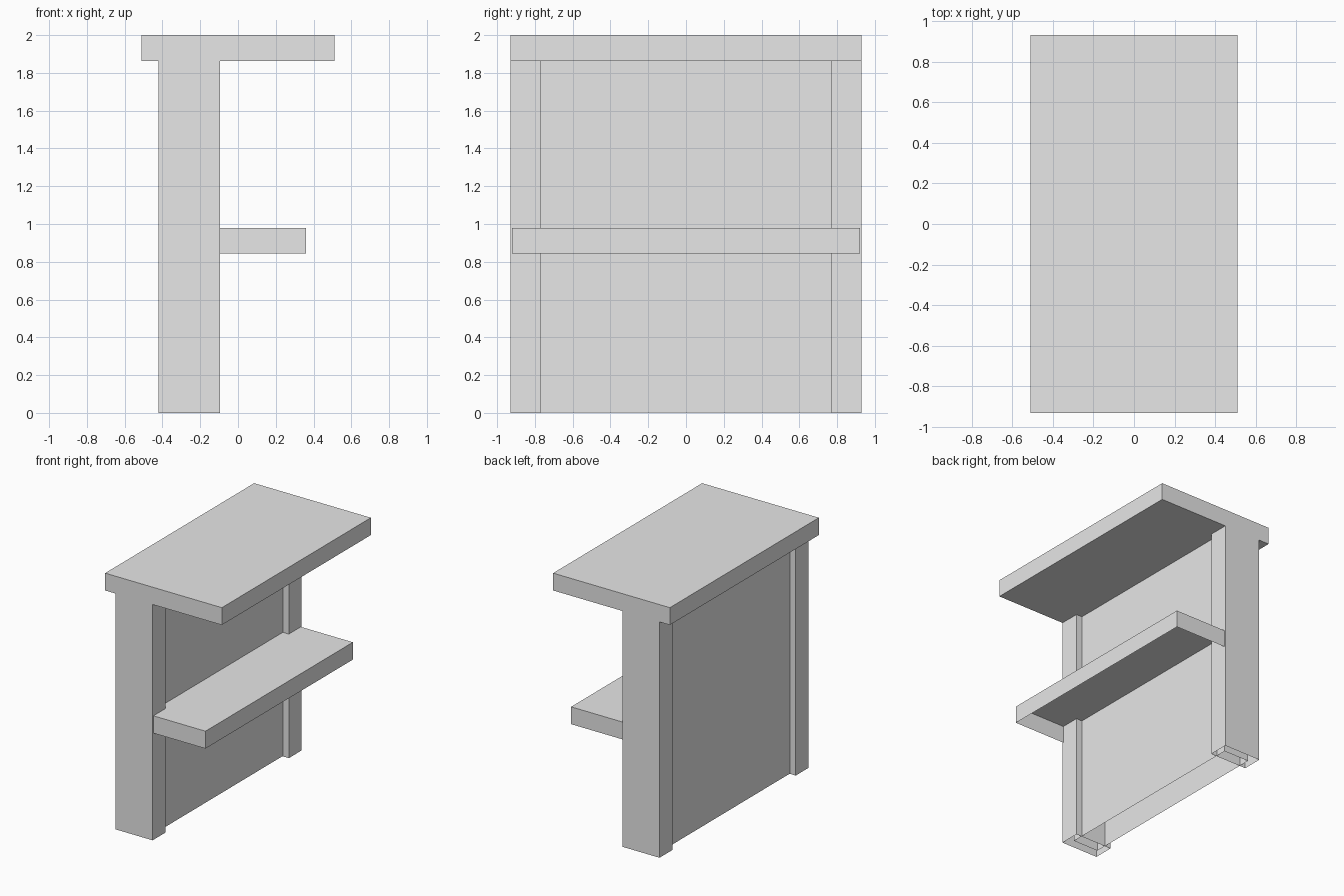
import bpy
import bmesh

cube = bpy.data.objects.get("Cube")
if cube:
    bpy.data.objects.remove(cube, do_unlink=True)

# One plain grey for the whole counter
GREY = (0.8, 0.8, 0.8, 1.0)
grey = bpy.data.materials.new("plain_grey")
grey.use_nodes = True
grey.diffuse_color = GREY
grey.node_tree.nodes["Principled BSDF"].inputs["Base Color"].default_value = GREY


def box(name, x, y, z, open_bottom=False):
    """Box from (min, max) ranges; optionally a shell without its underside."""
    bm = bmesh.new()
    bmesh.ops.create_cube(bm, size=1)
    for v in bm.verts:
        for axis, (low, high) in enumerate((x, y, z)):
            v.co[axis] = low if v.co[axis] < 0 else high
    if open_bottom:
        bm.normal_update()
        under = [f for f in bm.faces if f.normal.z < -0.5]
        bmesh.ops.delete(bm, geom=under, context="FACES_ONLY")
    mesh = bpy.data.meshes.new(name)
    bm.to_mesh(mesh)
    bm.free()
    mesh.materials.append(grey)
    obj = bpy.data.objects.new(name, mesh)
    bpy.context.collection.objects.link(obj)
    return obj


HALF = 0.93        # half the counter length
POST_IN = 0.77     # inner face of each post
TOP_Z = 1.863      # underside of the counter top

# Counter top slab
box("counter_top", (-0.51, 0.51), (-HALF, HALF), (TOP_Z, 2.0))

# Hollow end posts
for name, y in (("front_post", (-HALF, -POST_IN)), ("back_post", (POST_IN, HALF))):
    box(name, (-0.42, -0.095), y, (0, TOP_Z), open_bottom=True)

# Recessed wall panel running into both posts
box("wall_panel", (-0.37, -0.147), (-0.86, 0.86), (0.003, TOP_Z), open_bottom=True)

# Hollow lower shelf
box("lower_shelf", (-0.147, 0.36), (-0.92, 0.92), (0.843, 0.98), open_bottom=True)
